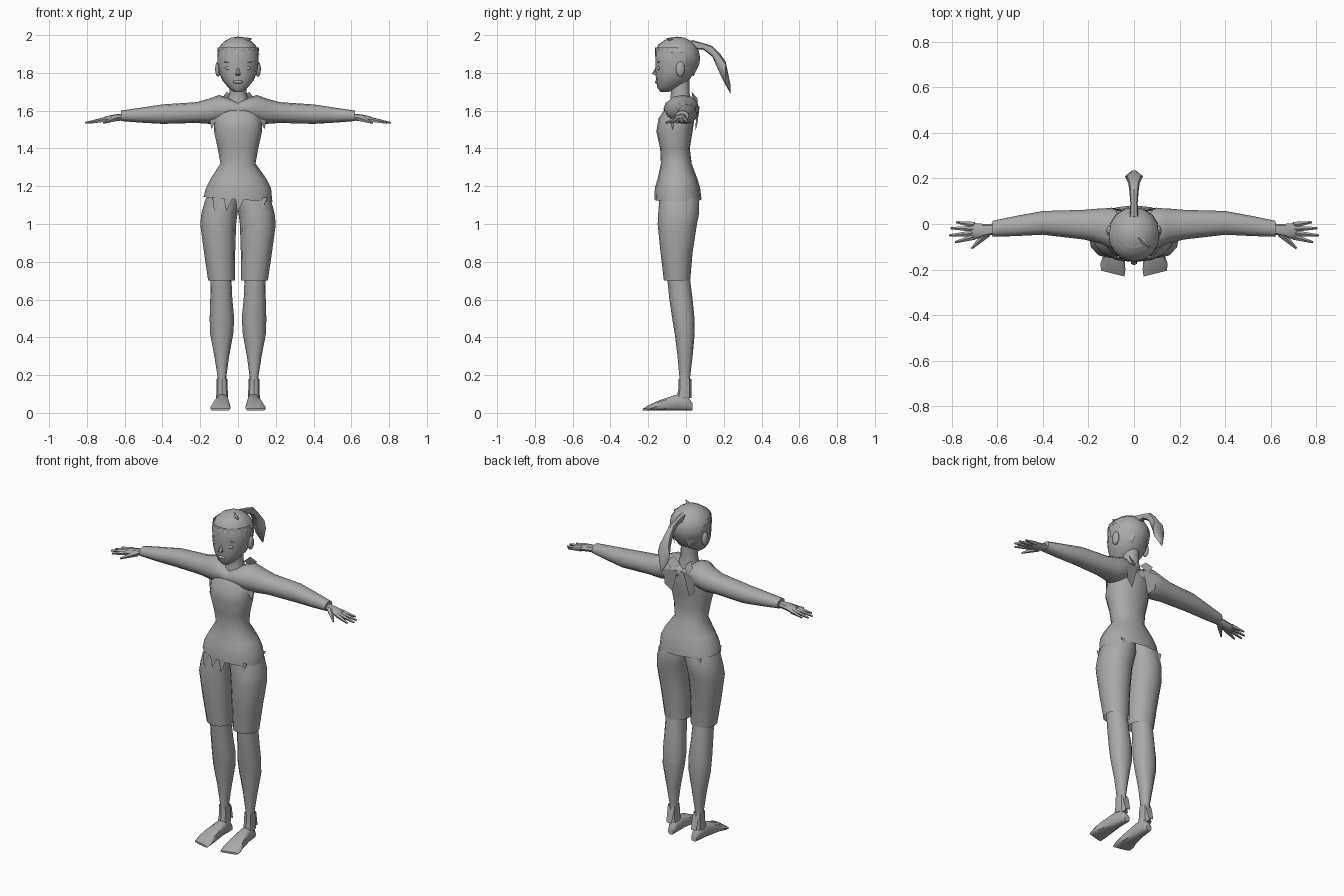
import bpy, bmesh, math
from mathutils import Vector, Matrix

if "Cube" in bpy.data.objects:
    bpy.data.objects.remove(bpy.data.objects["Cube"], do_unlink=True)

grey = bpy.data.materials.new("plain grey")
grey.use_nodes = True
grey.diffuse_color = (0.4, 0.4, 0.4, 1)
grey.node_tree.nodes["Principled BSDF"].inputs["Base Color"].default_value = grey.diffuse_color


def finish(name, bm, mirror=False, angle=45):
    """Turn a bmesh into a named, shaded object, optionally mirrored in x."""
    bmesh.ops.recalc_face_normals(bm, faces=bm.faces[:])
    mesh = bpy.data.meshes.new(name)
    bm.to_mesh(mesh)
    bm.free()
    for poly in mesh.polygons:
        poly.use_smooth = True
    mesh.set_sharp_from_angle(angle=math.radians(angle))
    mesh.materials.append(grey)
    obj = bpy.data.objects.new(name, mesh)
    bpy.context.collection.objects.link(obj)
    if mirror:
        mod = obj.modifiers.new("mirror", 'MIRROR')
        mod.use_mirror_merge = False
    return obj


def loft(name, axis, rings, mirror=False, sides=12, caps=(True, True), power=0.9):
    """Skin rounded sections; a ring is its position on the axis and two spans."""
    bm = bmesh.new()
    loops = []
    for pos, u0, u1, v0, v1 in rings:
        loop = []
        for i in range(sides):
            a = math.tau * i / sides
            c, s = math.cos(a), math.sin(a)
            u = (u0 + u1) / 2 + (u1 - u0) / 2 * math.copysign(abs(c) ** power, c)
            v = (v0 + v1) / 2 + (v1 - v0) / 2 * math.copysign(abs(s) ** power, s)
            co = {'x': (pos, u, v), 'y': (u, pos, v), 'z': (u, v, pos)}[axis]
            loop.append(bm.verts.new(co))
        loops.append(loop)
    for low, high in zip(loops, loops[1:]):
        for i in range(sides):
            j = (i + 1) % sides
            bm.faces.new((low[i], low[j], high[j], high[i]))
    for loop, cap in zip((loops[0], loops[-1]), caps):
        if cap:
            bm.faces.new(loop)
    return finish(name, bm, mirror)


def spike(name, a, b, r1, r2, mirror=False, sides=5):
    """Tapered rod between two points."""
    a, b = Vector(a), Vector(b)
    bm = bmesh.new()
    turn = (b - a).to_track_quat('Z', 'Y').to_matrix().to_4x4()
    bmesh.ops.create_cone(bm, cap_ends=True, segments=sides, radius1=r1, radius2=r2,
                          depth=(b - a).length,
                          matrix=Matrix.Translation((a + b) / 2) @ turn)
    return finish(name, bm, mirror)


def blob(name, centre, radii, mirror=False, keep=None):
    """Ellipsoid, keeping only the faces that pass a rule."""
    bm = bmesh.new()
    bmesh.ops.create_uvsphere(bm, u_segments=16, v_segments=10, radius=1,
                              matrix=Matrix.Translation(centre) @ Matrix.Diagonal((*radii, 1)))
    if keep:
        gone = [f for f in bm.faces if not keep(f.calc_center_median())]
        bmesh.ops.delete(bm, geom=gone, context='FACES')
    return finish(name, bm, mirror)


def plate(name, points, mirror=False):
    """Flat scrap of cloth or lock of hair."""
    bm = bmesh.new()
    bm.faces.new([bm.verts.new(p) for p in points])
    return finish(name, bm, mirror)


def on_head(degrees, z, swell):
    """Point on the skull at an angle measured from the face."""
    a = math.radians(degrees)
    return (.11 * swell * math.sin(a), -.047 - .117 * swell * math.cos(a), z)


# Head, neck and face
loft("head", 'z', [(1.70, -.022, .022, -.135, -.09), (1.72, -.05, .05, -.152, -.04),
                   (1.76, -.083, .083, -.158, .015), (1.80, -.1, .1, -.162, .045),
                   (1.85, -.108, .108, -.162, .065), (1.90, -.11, .11, -.163, .07),
                   (1.95, -.09, .09, -.148, .045), (1.98, -.045, .045, -.1, 0)], sides=16)
loft("neck", 'z', [(1.60, -.07, .07, -.095, .035), (1.66, -.054, .054, -.082, .024),
                   (1.70, -.045, .045, -.08, .018), (1.77, -.045, .045, -.1, .02)])
spike("nose", (0, -.15, 1.84), (0, -.168, 1.79), .003, .014, sides=6)
blob("lips", (0, -.155, 1.752), (.026, .01, .009))
blob("eye", (.045, -.143, 1.825), (.023, .011, .011), mirror=True)
blob("eyebrow", (.047, -.144, 1.858), (.027, .008, .004), mirror=True)
blob("ear", (.106, -.03, 1.82), (.015, .024, .04), mirror=True)

# Hair cap, locks around the hairline and ponytail
blob("hair_cap", (0, -.047, 1.877), (.116, .122, .115),
     keep=lambda c: c.z > 1.91 or (c.y > -.02 and c.z > 1.81))
for i in range(9):
    turn = -80 + 20 * i
    plate("fringe_lock", [on_head(turn - 12, 1.935, 1), on_head(turn + 12, 1.935, 1),
                          on_head(turn + 8, 1.895 - .015 * (i % 2), 1.03)])
plate("side_lock", [on_head(75, 1.91, 1.04), on_head(105, 1.91, 1.04),
                    on_head(82, 1.83, 1.02)], mirror=True)
plate("nape_lock", [on_head(130, 1.83, .99), on_head(160, 1.83, .99),
                    on_head(150, 1.78, .85)], mirror=True)
spike("hair_tuft", (.02, -.06, 1.975), (.07, -.1, 1.98), .016, .004)
loft("ponytail", 'y', [(.03, -.02, .02, 1.92, 1.975), (.09, -.016, .016, 1.925, 1.958),
                       (.14, -.02, .02, 1.885, 1.942), (.18, -.025, .025, 1.795, 1.902),
                       (.21, -.04, .04, 1.735, 1.86), (.235, -.008, .008, 1.69, 1.74)], sides=8)

# Fitted top with flared, slanting hem
shirt = loft("shirt", 'z', [(1.13, -.182, .182, -.167, .082), (1.19, -.17, .175, -.165, .075),
                            (1.24, -.145, .15, -.15, .06), (1.32, -.093, .093, -.133, .03),
                            (1.40, -.107, .107, -.137, .02), (1.49, -.127, .127, -.157, .035),
                            (1.56, -.125, .125, -.145, .045), (1.62, -.095, .095, -.105, .045)],
             sides=16, caps=(False, True))
for v in shirt.data.vertices:
    if v.co.z < 1.15:
        v.co.z -= .07 * v.co.x
for x, y, drop in ((-.11, -.145, .1), (-.05, -.158, .06), (.01, -.162, .07),
                   (.13, -.135, .08), (-.12, .06, .05), (.12, .06, .05)):
    plate("hem_tatter", [(x - .025, y, 1.14), (x + .025, y, 1.14), (x - .012, y, 1.13 - drop)])

# Short jacket: yoke running into the sleeves
loft("jacket_sleeve", 'x', [(0, -.118, .045, 1.565, 1.648), (.05, -.118, .055, 1.56, 1.668),
                            (.10, -.108, .07, 1.535, 1.683), (.15, -.085, .068, 1.53, 1.665),
                            (.22, -.068, .062, 1.535, 1.645), (.40, -.047, .057, 1.53, 1.633),
                            (.52, -.053, .035, 1.537, 1.615), (.62, -.056, .014, 1.545, 1.60)],
     mirror=True, caps=(False, True))
plate("jacket_tail", [(.02, .055, 1.63), (.1, .072, 1.62), (.1, .06, 1.53), (.055, .05, 1.49)],
      mirror=True)
plate("collar_flap", [(.015, .035, 1.66), (.06, .03, 1.70), (.085, .06, 1.665), (.05, .06, 1.62)],
      mirror=True)
plate("underarm_scrap", [(.11, -.09, 1.56), (.15, -.06, 1.55), (.14, -.07, 1.50)], mirror=True)

# Hands
loft("palm", 'x', [(.60, -.042, .002, 1.55, 1.585), (.655, -.055, 0, 1.543, 1.58),
                   (.70, -.068, .004, 1.537, 1.57), (.715, -.062, .002, 1.54, 1.56)],
     mirror=True, sides=8)
for name, root, tip in (("little_finger", -.004, (.78, .008, 1.54)),
                        ("ring_finger", -.022, (.805, -.018, 1.535)),
                        ("middle_finger", -.04, (.81, -.05, 1.535)),
                        ("index_finger", -.056, (.785, -.08, 1.535))):
    spike(name, (.70, root, 1.553), tip, .014, .005, mirror=True)
spike("thumb", (.645, -.042, 1.56), (.712, -.107, 1.535), .018, .005, mirror=True)

# Knee-length shorts
loft("shorts_leg", 'z', [(.70, .016, .158, -.117, .022), (.85, .015, .18, -.135, .035),
                         (1.0, .01, .2, -.15, .058), (1.06, .002, .193, -.147, .07),
                         (1.12, -.01, .176, -.142, .07), (1.19, -.01, .15, -.13, .052)],
     mirror=True, caps=(False, True))

# Lower legs
loft("lower_leg", 'z', [(.08, .06, .11, -.04, .02), (.19, .062, .108, -.035, .022),
                        (.30, .047, .125, -.045, .035), (.42, .025, .148, -.06, .046),
                        (.50, .02, .15, -.073, .045), (.60, .03, .147, -.088, .035),
                        (.72, .035, .145, -.1, .02)], mirror=True)

# Shoes with slanted toes and ankle wraps
shoe = loft("shoe", 'y', [(.035, .06, .095, .012, .05), (.005, .052, .108, .012, .095),
                          (-.05, .05, .115, .012, .098), (-.14, .042, .135, .012, .068),
                          (-.185, .038, .147, .012, .045), (-.217, .042, .145, .012, .024)],
            mirror=True, sides=10, power=.7)
for v in shoe.data.vertices:
    if v.co.y < -.16:
        v.co.y += .25 * (v.co.x - .095)
loft("ankle_wrap", 'z', [(.08, .052, .116, -.05, .03), (.13, .055, .113, -.04, .028),
                         (.18, .056, .114, -.04, .028)], mirror=True, sides=8, caps=(False, False))
plate("heel_tab", [(.06, .024, .17), (.105, .024, .17), (.1, .045, .085), (.065, .045, .085)],
      mirror=True)
